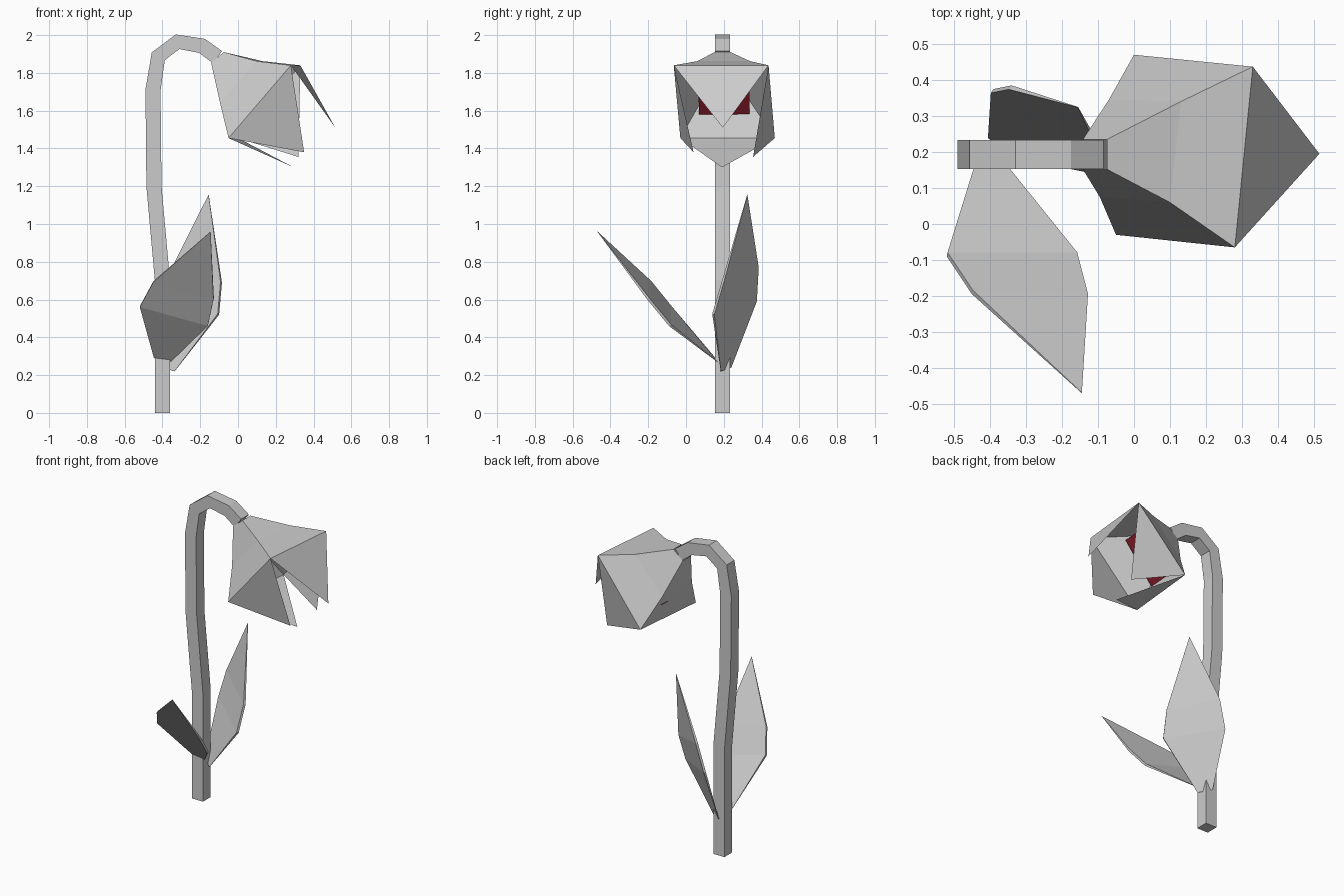
import bpy, bmesh
from mathutils import Vector

if "Cube" in bpy.data.objects:
    bpy.data.objects.remove(bpy.data.objects["Cube"])

CY = 0.193   # plane of the stem


def make(name, verts, faces, fix_normals=True):
    mesh = bpy.data.meshes.new(name)
    mesh.from_pydata([tuple(v) for v in verts], [], faces)
    if fix_normals:
        bm = bmesh.new()
        bm.from_mesh(mesh)
        bmesh.ops.recalc_face_normals(bm, faces=bm.faces)
        bm.to_mesh(mesh)
        bm.free()
    ob = bpy.data.objects.new(name, mesh)
    bpy.context.collection.objects.link(ob)
    return ob


def bridge(a, b):
    """Quads between two rings of four vertices starting at a and b."""
    return [(a + i, a + (i + 1) % 4, b + (i + 1) % 4, b + i) for i in range(4)]


# Stem: square section swept along a hooked path
path = [Vector(p) for p in [(-.40, 0), (-.40, .70), (-.445, 1.2), (-.45, 1.71),
                            (-.422, 1.888), (-.32, 1.965), (-.19, 1.943), (-.108, 1.883)]]
verts, faces, h = [], [], 0.04
for i, p in enumerate(path):
    t = (path[min(i + 1, len(path) - 1)] - p).normalized() + (p - path[max(i - 1, 0)]).normalized()
    t.normalize()
    n = Vector((-t.y, t.x)) * h
    for s, w in ((1, -h), (1, h), (-1, h), (-1, -h)):
        verts.append((p.x + s * n.x, CY + w, p.y + s * n.y))
    if i:
        faces += bridge(4 * i - 4, 4 * i)
faces += [(0, 1, 2, 3), tuple(range(len(verts) - 4, len(verts)))]
make("stem", verts, faces)


# Leaves: thin blades, sharing root and tip between upper and lower skin
def leaf(name, left, right, tip, thick):
    top = [Vector(v) for pair in zip(left, right) for v in pair] + [Vector(tip)]
    nrm = (top[3] - top[2]).cross(top[4] - top[2]).normalized()
    low = [v - nrm * thick * (1 if 2 <= i <= 5 else 0.1) for i, v in enumerate(top)]
    skin = [(0, 1, 3, 2), (2, 3, 5, 4), (4, 5, 6)]
    f = skin + [tuple(i + 7 for i in reversed(q)) for q in skin]
    loop = [0, 1, 3, 5, 6, 4, 2]
    f += [(a, b, b + 7, a + 7) for a, b in zip(loop, loop[1:] + loop[:1])]
    make(name, top + low, f)


leaf("front_leaf",
     [(-.445, .155, .29), (-.52, -.09, .56), (-.45, -.195, .69)],
     [(-.355, .165, .27), (-.16, -.09, .46), (-.13, -.205, .60)],
     (-.145, -.47, .96), 0.014)
leaf("back_leaf",
     [(-.335, .185, .22), (-.10, .15, .52), (-.085, .20, .69)],
     [(-.405, .24, .24), (-.39, .375, .59), (-.34, .385, .77)],
     (-.155, .325, 1.155), 0.014)

# Flower bell: neck, middle and rim rings, plus a petal on each rim edge
bell = [(-.075, .152, 1.91), (-.075, .235, 1.91), (-.142, .235, 1.853), (-.142, .152, 1.853),
        (.10, .06, 1.862), (.13, .34, 1.862), (-.07, .345, 1.64), (-.095, .075, 1.64),
        (.28, -.065, 1.84), (.33, .437, 1.84), (.0, .47, 1.455), (-.05, -.03, 1.455),
        (.515, .195, 1.51), (.32, .355, 1.355), (.295, .19, 1.30), (.35, .04, 1.38)]
faces = bridge(0, 4) + bridge(4, 8)
faces += [(8 + i, 8 + (i + 1) % 4, 12 + i) for i in range(4)]
make("flower_bell", bell, faces)

# Red throat inside the bell
throat = make("flower_throat",
              [(.115, .06, 1.83), (.14, .335, 1.83), (-.055, .335, 1.58), (-.075, .07, 1.58)],
              [(3, 2, 1, 0)], False)
red = bpy.data.materials.new("red")
red.diffuse_color = (0.30, 0.015, 0.03, 1)
red.use_nodes = True
red.node_tree.nodes["Principled BSDF"].inputs["Base Color"].default_value = red.diffuse_color
throat.data.materials.append(red)
